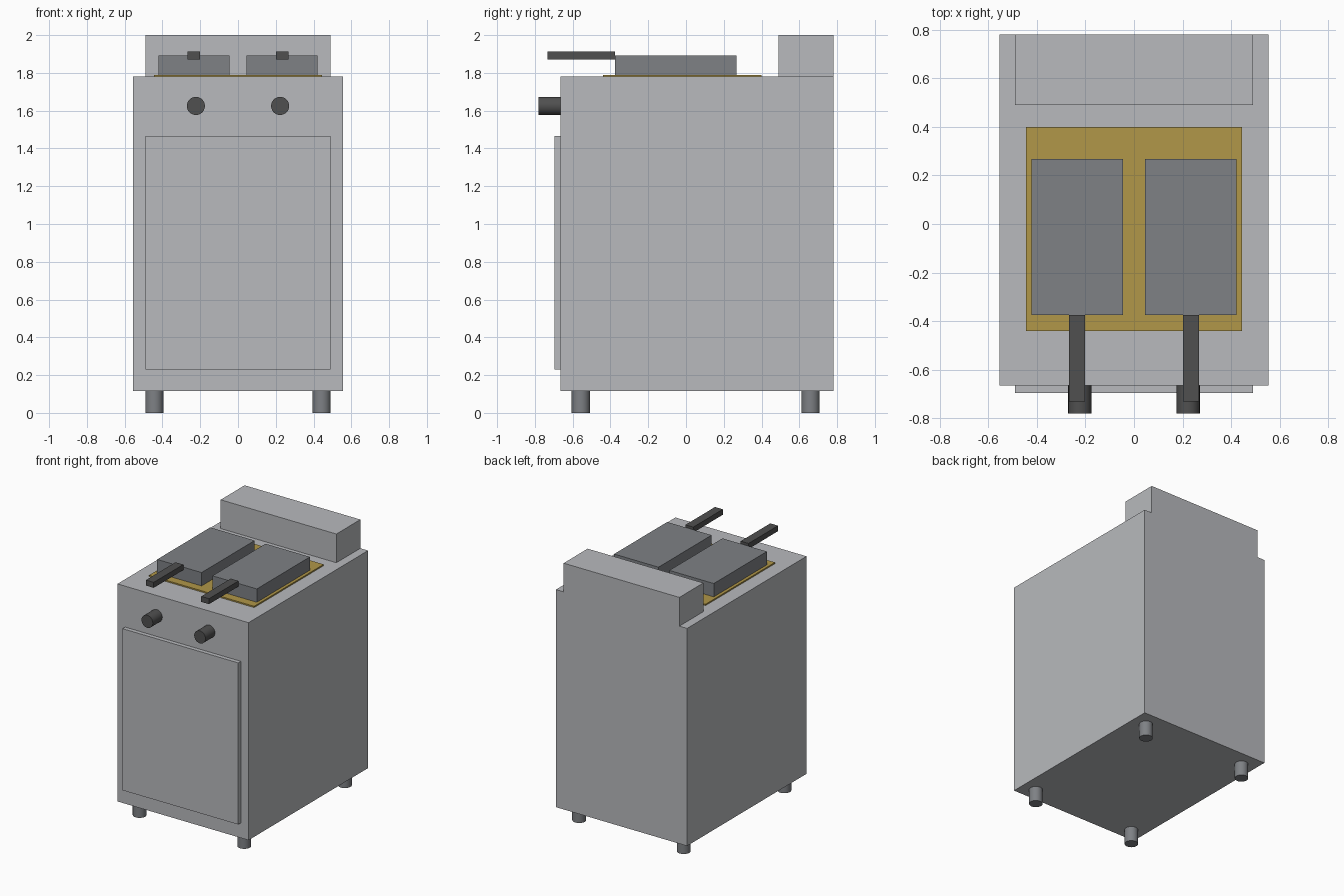
import bpy
import math

cube = bpy.data.objects.get("Cube")
if cube:
    bpy.data.objects.remove(cube, do_unlink=True)


def material(name, rgb):
    m = bpy.data.materials.new(name)
    m.use_nodes = True
    m.diffuse_color = (*rgb, 1)
    m.node_tree.nodes["Principled BSDF"].inputs["Base Color"].default_value = (*rgb, 1)
    return m


steel = material("brushed steel", (0.48, 0.49, 0.51))
basket_gray = material("basket gray", (0.21, 0.22, 0.235))
oil_gold = material("oil gold", (0.44, 0.31, 0.065))
dark = material("dark plastic", (0.08, 0.08, 0.08))


def box(name, x, y, z, mat):
    """Box from (min, max) ranges on each axis."""
    bpy.ops.mesh.primitive_cube_add(size=1, location=[sum(r) / 2 for r in (x, y, z)])
    o = bpy.context.object
    o.name = name
    o.scale = [r[1] - r[0] for r in (x, y, z)]
    bpy.ops.object.transform_apply(location=False, rotation=False, scale=True)
    o.data.materials.append(mat)


def cylinder(name, radius, depth, location, mat, tilt=0):
    bpy.ops.mesh.primitive_cylinder_add(vertices=24, radius=radius, depth=depth,
                                        location=location, rotation=(tilt, 0, 0))
    o = bpy.context.object
    o.name = name
    o.data.materials.append(mat)
    bpy.ops.object.shade_smooth_by_angle(angle=math.radians(40))


# Cabinet, door and rear upstand
box("cabinet", (-0.555, 0.555), (-0.665, 0.78), (0.115, 1.78), steel)
box("door", (-0.49, 0.49), (-0.697, -0.665), (0.23, 1.467), steel)
box("rear_upstand", (-0.49, 0.49), (0.49, 0.78), (1.78, 2.0), steel)

# Oil surface on the worktop
box("oil_surface", (-0.445, 0.445), (-0.44, 0.4), (1.78, 1.79), oil_gold)

# Baskets, handles, knobs and legs on both sides
for side, s in (("left", 1), ("right", -1)):
    cx = s * 0.234
    box(side + "_basket", (cx - 0.188, cx + 0.188), (-0.375, 0.267), (1.785, 1.892), basket_gray)
    box(side + "_basket_handle", (cx - 0.033, cx + 0.033), (-0.732, -0.375), (1.87, 1.912), dark)
    cylinder(side + "_knob", 0.048, 0.115, (s * 0.223, -0.7225, 1.625), dark, math.pi / 2)
    for end, y in (("front", -0.557), ("back", 0.66)):
        cylinder(f"{end}_{side}_leg", 0.048, 0.115, (s * 0.443, y, 0.0575), basket_gray)
